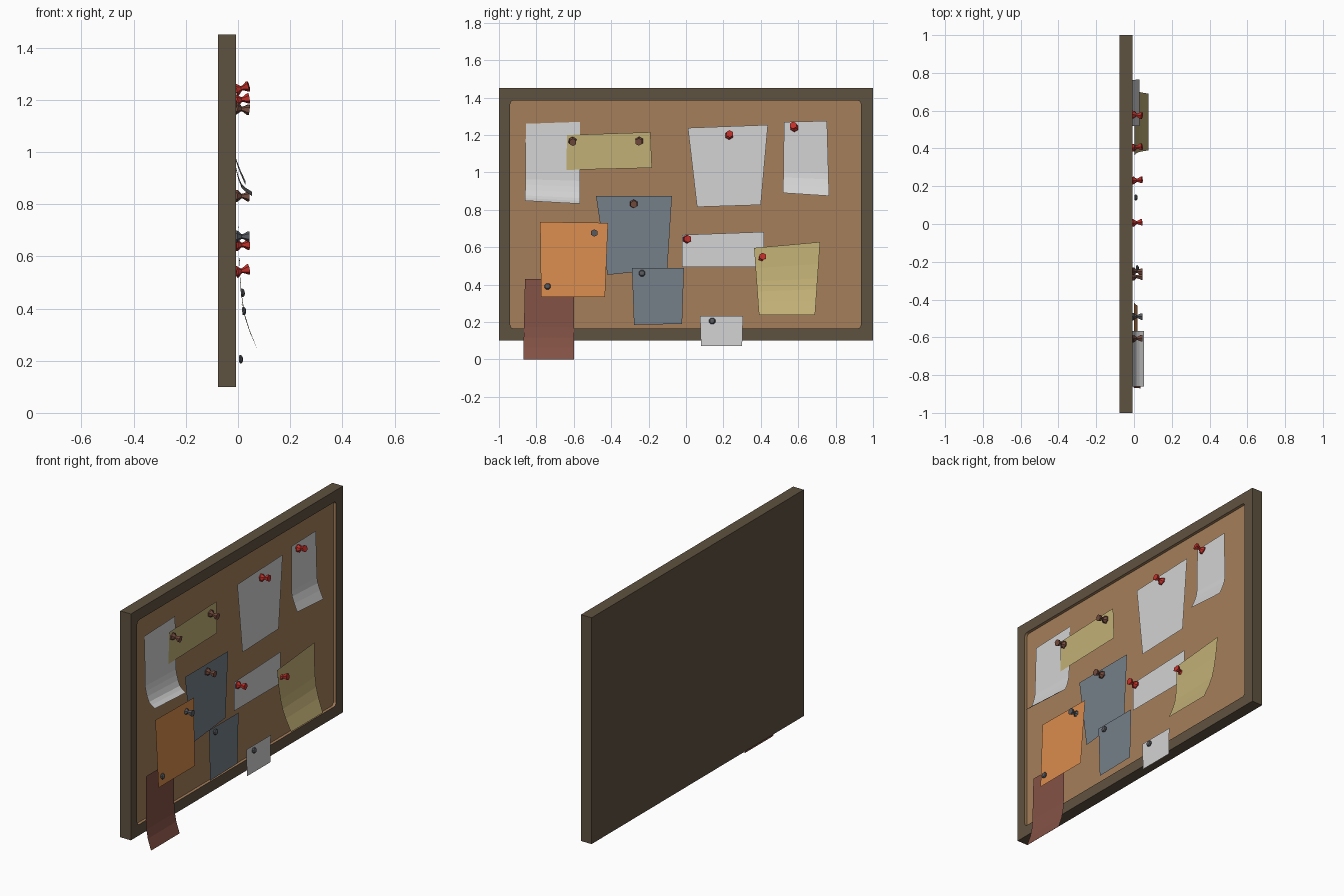
import bpy, bmesh, math
from mathutils import Vector, Matrix

if "Cube" in bpy.data.objects:
    bpy.data.objects.remove(bpy.data.objects["Cube"])

def mat(name, r, g, b):
    """Flat material from display colour 0-255, stored as linear."""
    m = bpy.data.materials.new(name)
    lin = [((c / 255 + 0.055) / 1.055) ** 2.4 if c > 10 else c / 3294 for c in (r, g, b)]
    m.diffuse_color = (*lin, 1)
    m.use_nodes = True
    m.node_tree.nodes["Principled BSDF"].inputs["Base Color"].default_value = m.diffuse_color
    return m

WOOD = mat("dark_wood", 95, 82, 64)
CORK = mat("cork", 166, 127, 91)
WHITE = mat("white_paper", 211, 211, 211)
YELLOW = mat("yellow_paper", 194, 176, 118)
SLATE = mat("slate_paper", 117, 126, 136)
ORANGE = mat("orange_paper", 217, 140, 78)
MAROON = mat("maroon_paper", 132, 82, 69)
RED = mat("red_plastic", 196, 48, 42)
BROWN = mat("brown_plastic", 116, 76, 62)
GREY = mat("grey_metal", 88, 90, 95)

def finish(bm, name, *mats):
    me = bpy.data.meshes.new(name)
    bm.to_mesh(me)
    bm.free()
    ob = bpy.data.objects.new(name, me)
    bpy.context.collection.objects.link(ob)
    for m in mats:
        me.materials.append(m)
    return ob

def box(name, m, x, y, z):
    bm = bmesh.new()
    bmesh.ops.create_cube(bm, size=1)
    for v in bm.verts:
        v.co = [a + (c + 0.5) * (b - a) for c, (a, b) in zip(v.co, (x, y, z))]
    return finish(bm, name, m)

# --- board: frame ring with rounded opening, backing and cork ---
Y0, Y1, Z0, Z1 = -0.94, 0.935, 0.165, 1.385
BACK, FRONT, CORK_X = -0.065, -0.007, -0.024

def opening(r=0.02, n=4):
    pts = []
    for i, (cy, cz) in enumerate([(Y1 - r, Z1 - r), (Y0 + r, Z1 - r), (Y0 + r, Z0 + r), (Y1 - r, Z0 + r)]):
        for k in range(n + 1):
            a = (i + k / n) * math.pi / 2
            pts.append((cy + r * math.cos(a), cz + r * math.sin(a)))
    return pts

bm = bmesh.new()
edges = []
for loop in ([(-1, 0.1), (1, 0.1), (1, 1.45), (-1, 1.45)], opening()):
    vs = [bm.verts.new((BACK, y, z)) for y, z in loop]
    edges += [bm.edges.new((vs[i], vs[(i + 1) % len(vs)])) for i in range(len(vs))]
bmesh.ops.triangle_fill(bm, edges=edges, use_beauty=True, normal=(-1, 0, 0))
ext = bmesh.ops.extrude_face_region(bm, geom=bm.faces[:], use_keep_orig=True)
for v in ext["geom"]:
    if isinstance(v, bmesh.types.BMVert):
        v.co.x = FRONT
bmesh.ops.recalc_face_normals(bm, faces=bm.faces[:])
for f in bm.faces:  # the inner walls of the recess are cork
    c = f.calc_center_median()
    if abs(f.normal.x) < 0.5 and abs(c.y) < 0.97 and 0.13 < c.z < 1.42:
        f.material_index = 1
finish(bm, "frame", WOOD, CORK)
box("backing", WOOD, (-0.077, BACK), (-1, 1), (0.1, 1.45))
box("cork_panel", CORK, (BACK, CORK_X), (Y0, Y1), (Z0, Z1))

# --- paper sheets: four corners (y, z) and depth steps (t from top, x) ---
def sheet(name, m, tl, tr, br, bl, steps):
    bm = bmesh.new()
    tl, tr, br, bl = map(Vector, (tl, tr, br, bl))
    prev = None
    for t, x in steps:
        a, b = tl.lerp(bl, t), tr.lerp(br, t)
        row = [bm.verts.new((x, *a)), bm.verts.new((x, *b))]
        if prev:
            bm.faces.new((prev[0], row[0], row[1], prev[1]))
        prev = row
    return finish(bm, name, m)

def flat(a, b=None):
    return [(0, a), (1, a if b is None else b)]

sheet("curled_white_sheet_left", WHITE, (-0.856, 1.26), (-0.567, 1.27), (-0.567, 0.832), (-0.86, 0.848),
      [(0, -0.018), (0.72, -0.012), (0.79, -0.006), (0.86, 0.002), (0.93, 0.014), (0.965, 0.03), (1, 0.053)])
sheet("yellow_strip", YELLOW, (-0.636, 1.2), (-0.19, 1.215), (-0.182, 1.024), (-0.64, 1.013), flat(-0.01))
sheet("white_sheet_centre", WHITE, (0.01, 1.238), (0.438, 1.254), (0.4, 0.826), (0.059, 0.815), flat(-0.012))
sheet("curled_white_sheet_right", WHITE, (0.524, 1.27), (0.754, 1.275), (0.765, 0.874), (0.519, 0.89),
      [(0, -0.014), (0.7, -0.012), (0.78, -0.007), (0.88, 0.007), (1, 0.028)])
sheet("slate_sheet_large", SLATE, (-0.481, 0.874), (-0.075, 0.874), (-0.1, 0.485), (-0.42, 0.452), flat(-0.013))
sheet("orange_sheet", ORANGE, (-0.78, 0.735), (-0.417, 0.73), (-0.433, 0.334), (-0.775, 0.334), flat(0.0, 0.018))
sheet("slate_sheet_small", SLATE, (-0.289, 0.489), (-0.011, 0.489), (-0.021, 0.19), (-0.278, 0.185), flat(0.011))
sheet("white_strip", WHITE, (-0.021, 0.666), (0.417, 0.682), (0.42, 0.495), (-0.021, 0.495), flat(-0.012))
sheet("curled_yellow_sheet", YELLOW, (0.364, 0.596), (0.717, 0.628), (0.69, 0.238), (0.39, 0.238),
      [(0, 0.003), (0.3, 0.009), (0.5, 0.017), (0.65, 0.027), (0.8, 0.045), (1, 0.077)])
sheet("curled_maroon_sheet", MAROON, (-0.861, 0.43), (-0.6, 0.43), (-0.6, 0), (-0.87, 0),
      [(0, -0.003), (0.6, -0.001), (0.73, 0.003), (0.85, 0.013), (1, 0.035)])
sheet("white_card", WHITE, (0.075, 0.233), (0.305, 0.233), (0.3, 0.072), (0.08, 0.072), flat(0.003))

# --- pins and tacks: lathed profiles (radius, height) along x ---
def lathe(name, m, profile, sides, loc, pitch=0, yaw=0):
    bm = bmesh.new()
    rings = []
    for r, h in profile:
        rings.append([bm.verts.new((h, r * math.cos(a), r * math.sin(a)))
                      for a in (2 * math.pi * (k + 0.5) / sides for k in range(sides))])
    for p, q in zip(rings, rings[1:]):
        for k in range(sides):
            j = (k + 1) % sides
            bm.faces.new((p[k], p[j], q[j], q[k]))
    bm.faces.new(rings[0])
    bm.faces.new(rings[-1])
    bmesh.ops.recalc_face_normals(bm, faces=bm.faces[:])
    ob = finish(bm, name, m)
    ob.matrix_world = (Matrix.Translation(loc) @ Matrix.Rotation(math.radians(yaw), 4, 'Z')
                       @ Matrix.Rotation(math.radians(-pitch), 4, 'Y'))

PIN = [(0.023, 0), (0.023, 0.006), (0.009, 0.022), (0.010, 0.028), (0.020, 0.046), (0.020, 0.052)]
pins = [("red", RED, 0.23, 1.197, 10, 4), ("red", RED, 0.58, 1.238, 16, -8),
        ("red", RED, 0.005, 0.643, 2, 6), ("red", RED, 0.403, 0.54, 12, 8),
        ("brown", BROWN, -0.607, 1.168, -8, 3), ("brown", BROWN, -0.25, 1.168, -6, -3),
        ("brown", BROWN, -0.28, 0.832, -3, 2), ("grey", GREY, -0.49, 0.676, 0, 0)]
for i, (c, m, y, z, pitch, yaw) in enumerate(pins):
    lathe(f"{c}_push_pin_{i + 1}", m, PIN, 6, (-0.008, y, z), pitch, yaw)

TACK = [(0.015, -0.001), (0.018, 0.005), (0.014, 0.011), (0.006, 0.014)]
for i, (x, y, z) in enumerate([(0.012, -0.235, 0.46), (0.017, -0.74, 0.39), (0.005, 0.14, 0.205)]):
    lathe(f"tack_{i + 1}", GREY, TACK, 8, (x, y, z), 5, 0)
